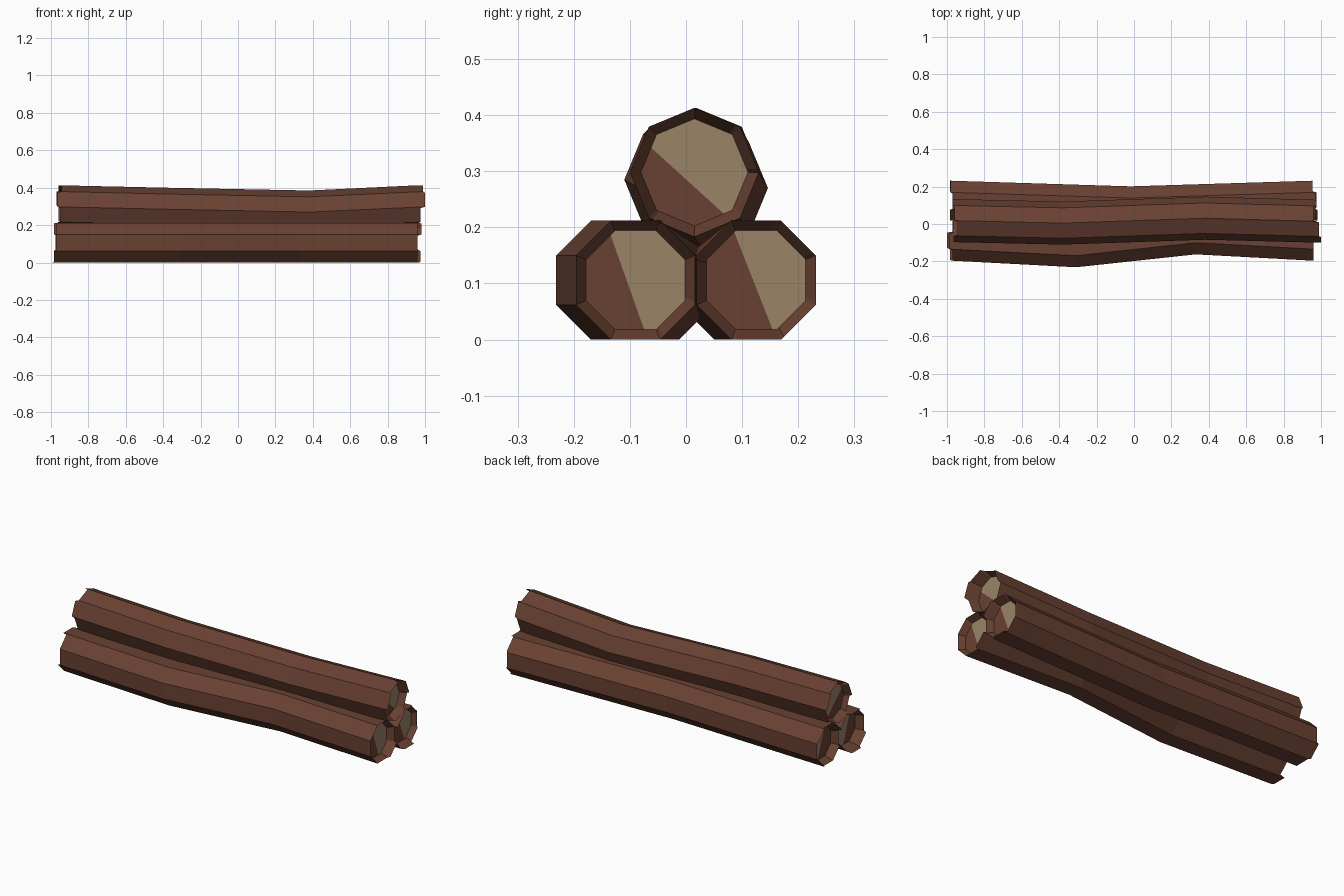
import bpy, bmesh, math
from mathutils import Vector

if "Cube" in bpy.data.objects:
    bpy.data.objects.remove(bpy.data.objects["Cube"])


def material(name, rgb):
    m = bpy.data.materials.new(name)
    m.diffuse_color = (*rgb, 1)
    m.use_nodes = True
    m.node_tree.nodes["Principled BSDF"].inputs["Base Color"].default_value = m.diffuse_color
    return m


bark = material("brown bark", (0.141, 0.053, 0.032))
wood = material("tan cut wood", (0.323, 0.231, 0.136))
N, R, CAP_X = 8, 0.115, 0.925


def section(center, start, radius, notch=0.08):
    """Octagon with a second point just past each corner, so the rim can step."""
    cy, cz = center
    corner = [Vector((cy + radius * math.cos(math.radians(start + 45 * k)),
                      cz + radius * math.sin(math.radians(start + 45 * k)))) for k in range(N)]
    pts = []
    for k in range(N):
        pts += [corner[k], corner[k].lerp(corner[(k + 1) % N], notch)]
    return pts


def make_log(name, path, start, left_ext, right_ext, split_point, split_normal):
    """path: (x, y, z) bends; ext: end x of every side; split: line on the cut face."""
    bm = bmesh.new()

    def ring(center, radius, xs):
        return [bm.verts.new((xs[i], p.x, p.y))
                for i, p in enumerate(section(center, start, radius))]

    def rim_x(ext, sign):
        # corner point belongs to the previous side, next point to this side
        return [sign * (ext[(i // 2 - 1) % N] if i % 2 == 0 else ext[i // 2])
                for i in range(2 * N)]

    first, last = path[0][1:], path[-1][1:]
    flat = lambda x: [x] * (2 * N)
    # inner cap, jagged rim, bends, jagged rim, inner cap
    rings = [ring(first, R * 0.83, flat(-CAP_X)), ring(first, R, rim_x(left_ext, -1))]
    rings += [ring((y, z), R, flat(x)) for x, y, z in path[1:-1]]
    rings += [ring(last, R, rim_x(right_ext, 1)), ring(last, R * 0.83, flat(CAP_X))]
    for a, b in zip(rings, rings[1:]):
        for i in range(2 * N):
            j = (i + 1) % (2 * N)
            bm.faces.new((a[i], a[j], b[j], b[i]))
    caps = [bm.faces.new(rings[0]), bm.faces.new(rings[-1])]

    # cut faces are part bark, part bare wood
    co = Vector((0, *split_point))
    no = Vector((0, *split_normal))
    geom = caps + list({e for f in caps for e in f.edges}) + list({v for f in caps for v in f.verts})
    bmesh.ops.bisect_plane(bm, geom=geom, plane_co=co, plane_no=no)
    for f in bm.faces:
        if all(abs(abs(v.co.x) - CAP_X) < 1e-4 for v in f.verts):
            if (f.calc_center_median() - co).dot(no) > 0:
                f.material_index = 1
    bmesh.ops.recalc_face_normals(bm, faces=bm.faces)
    me = bpy.data.meshes.new(name)
    bm.to_mesh(me)
    bm.free()
    me.materials.append(bark)
    me.materials.append(wood)
    bpy.context.collection.objects.link(bpy.data.objects.new(name, me))


# two lower logs
make_log("front_log",
         [(-0.96, -0.09, 0.106), (-0.31, -0.125, 0.106), (0.33, -0.056, 0.106), (0.96, -0.09, 0.106)],
         22.5,
         [0.97, 0.99, 0.97, 0.97, 0.985, 1.0, 0.97, 0.96],
         [0.96, 0.96, 0.96, 0.96, 0.96, 0.96, 0.975, 0.96],
         (-0.108, 0.112), (0.155, 0.055))
make_log("back_log",
         [(-0.97, 0.125, 0.106), (-0.02, 0.095, 0.106), (0.96, 0.125, 0.106)],
         22.5,
         [0.98, 0.97, 0.985, 0.96, 0.97, 0.97, 0.985, 0.975],
         [0.955, 0.97, 0.98, 0.96, 0.96, 0.975, 0.955, 0.95],
         (0.118, 0.11), (0.16, 0.063))
# log resting on top
make_log("top_log",
         [(-0.95, 0.018, 0.298), (-0.38, 0.005, 0.285), (0.38, 0.031, 0.27), (0.97, 0.015, 0.298)],
         0,
         [0.97, 0.96, 0.945, 0.965, 0.95, 0.965, 0.95, 0.96],
         [0.975, 0.96, 0.99, 1.0, 0.975, 0.96, 0.97, 0.96],
         (-0.005, 0.29), (0.10, 0.11))
